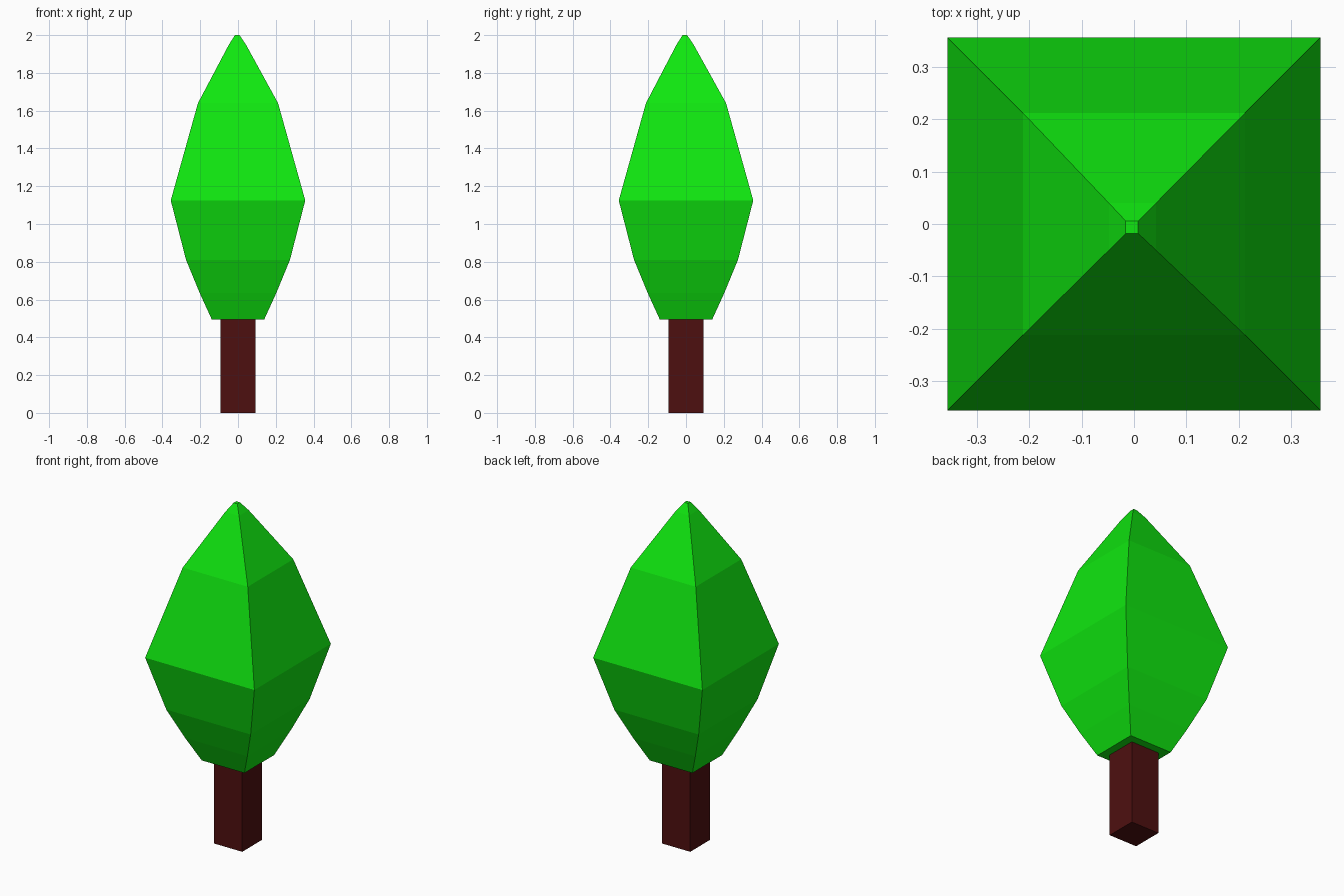
import bpy, bmesh

if "Cube" in bpy.data.objects:
    bpy.data.objects.remove(bpy.data.objects["Cube"])


def material(name, color):
    mat = bpy.data.materials.new(name)
    mat.diffuse_color = (*color, 1.0)
    mat.use_nodes = True
    mat.node_tree.nodes["Principled BSDF"].inputs["Base Color"].default_value = mat.diffuse_color
    return mat


def square_loft(name, profile, mat):
    """Stack square rings (z, half width, centre x, centre y) into a capped solid."""
    bm = bmesh.new()
    rings = [[bm.verts.new((cx + sx * h, cy + sy * h, z))
              for sx, sy in ((-1, -1), (1, -1), (1, 1), (-1, 1))]
             for z, h, cx, cy in profile]
    for low, high in zip(rings, rings[1:]):
        for i in range(4):
            j = (i + 1) % 4
            bm.faces.new((low[i], low[j], high[j], high[i]))
    bm.faces.new(rings[0][::-1])
    bm.faces.new(rings[-1])
    mesh = bpy.data.meshes.new(name)
    bm.to_mesh(mesh)
    bm.free()
    mesh.materials.append(mat)
    obj = bpy.data.objects.new(name, mesh)
    bpy.context.collection.objects.link(obj)
    return obj


# Trunk: plain square post
square_loft("trunk", [(0, 0.092, 0, 0), (0.5, 0.092, 0, 0)],
            material("bark", (0.076, 0.005, 0.005)))

# Crown: faceted four-sided foliage, its tip very slightly off centre
square_loft("crown", [
    (0.495, 0.139, 0, 0),
    (0.635, 0.203, 0, 0),
    (0.81, 0.275, 0, 0),
    (1.125, 0.356, 0, 0),
    (1.64, 0.212, 0, 0),
    (1.95, 0.045, -0.003, -0.005),
    (2.0, 0.012, -0.004, -0.006),
], material("foliage", (0.005, 0.8, 0.005)))
